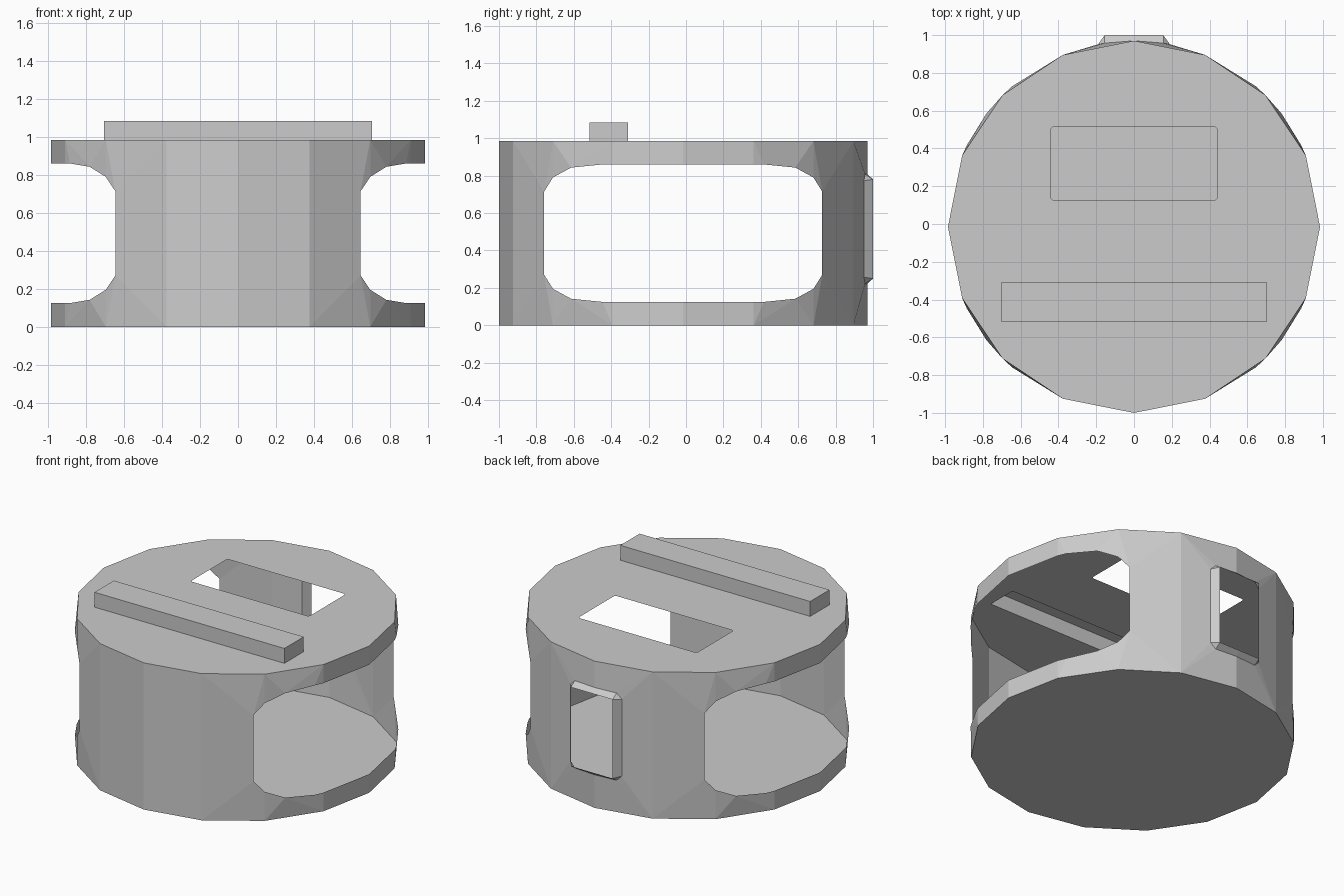
import bpy, bmesh, math
from mathutils import Vector

if "Cube" in bpy.data.objects:
    bpy.data.objects.remove(bpy.data.objects["Cube"])

R, YC, H = 0.985, -0.015, 0.985      # drum radius, centre y, height


def build(name, faces, centre):
    """Make a flat-shaded shell whose faces point away from centre."""
    bm = bmesh.new()
    for pts in faces:
        bm.faces.new([bm.verts.new(p) for p in pts])
    bmesh.ops.remove_doubles(bm, verts=bm.verts, dist=1e-4)
    for f in bm.faces:
        f.normal_update()
        if f.normal.dot(f.calc_center_median() - Vector(centre)) < 0:
            f.normal_flip()
    return finish(name, bm)


def finish(name, bm):
    me = bpy.data.meshes.new(name)
    bm.to_mesh(me)
    bm.free()
    ob = bpy.data.objects.new(name, me)
    bpy.context.collection.objects.link(ob)
    return ob


def on_circle(x):
    return YC + math.sqrt(R * R - x * x)


def ring(z):
    return [(R * math.cos(math.radians(22.5 * i)),
             YC + R * math.sin(math.radians(22.5 * i)), z) for i in range(16)]


def rect(x0, x1, y0, y1, z, c=0.0):
    """Rectangle loop, with corners cut by c."""
    if c == 0:
        return [(x0, y0, z), (x1, y0, z), (x1, y1, z), (x0, y1, z)]
    return [(x0 + c, y0, z), (x1 - c, y0, z), (x1, y0 + c, z), (x1, y1 - c, z),
            (x1 - c, y1, z), (x0 + c, y1, z), (x0, y1 - c, z), (x0, y0 + c, z)]


# Drum wall: one quadrant repeated four times, with rounded side openings
# and a back window; the collar stands around the back window
HX, CX, Z0, Z1, CH = 0.19, 0.155, 0.222, 0.808, 0.035
wall, collar = [], []
for sx in (-1, 1):
    for sy in (-1, 1):
        def P(a, z):
            a = math.radians(a)
            return (sx * R * math.cos(a), YC + sy * R * math.sin(a), z)

        for f in (lambda z: z, lambda z: H - z):
            hole = [(22.5, f(.125)), (26, f(.125)), (37.5, f(.142)),
                    (45, f(.195)), (49, f(.27))]
            h = [P(*p) for p in hole]
            b22, b45, b67 = (P(a, f(0)) for a in (22.5, 45, 67.5))
            wall += [[P(0, f(0)), b22, h[0], P(0, f(.125))],
                     [b22, h[0], h[1]], [b22, h[1], h[2]], [b22, h[2], b45],
                     [h[2], h[3], b45], [b45, h[3], h[4]], [b45, h[4], b67]]
        wall.append([P(67.5, 0), P(49, .27), P(49, H - .27), P(67.5, H)])
        if sy < 0:
            wall.append([P(67.5, 0), P(90, 0), P(90, H), P(67.5, H)])
            continue
        # Back panel around the window
        lo, hi = (sx * HX, on_circle(HX), Z0 + CH), (sx * HX, on_circle(HX), Z1 - CH)
        wall.append([P(67.5, 0), lo, hi, P(67.5, H)])
        for ze, zh, side in ((0, Z0, lo), (H, Z1, hi)):
            corner, mid = (sx * CX, on_circle(CX), zh), (0, on_circle(0), zh)
            rz = zh + (0.028 if ze == 0 else -0.028)
            rim = (sx * CX, 1.0, rz)
            wall += [[P(67.5, ze), side, corner],
                     [P(67.5, ze), corner, mid, P(90, ze)]]
            collar += [[side, corner, rim], [corner, mid, (0, 1.0, rz), rim]]
        collar.append([lo, hi, (sx * CX, 1.0, Z1 - .028), (sx * CX, 1.0, Z0 + .028)])
build("drum_wall", wall, (0, YC, H / 2))
build("back_window_collar", collar, (0, 0.9, (Z0 + Z1) / 2))

# Floor
build("floor", [ring(0)], (0, 0, 1))

# Lid with a window and an open slot under the bar
slot = (-0.705, 0.705, -0.515, -0.31)
bm = bmesh.new()
for loop in (ring(H), rect(-.44, .44, .125, .515, H, .012), rect(*slot, H)):
    vs = [bm.verts.new(p) for p in loop]
    for i, v in enumerate(vs):
        bm.edges.new((v, vs[i - 1]))
bmesh.ops.triangle_fill(bm, edges=bm.edges[:], use_beauty=True, normal=(0, 0, 1))
for f in bm.faces:
    f.normal_update()
    if f.normal.z < 0:
        f.normal_flip()
finish("lid", bm)

# Raised hollow bar on the lid
low, top = rect(*slot, H), rect(*slot, H + 0.1)
bar = [[low[i - 1], low[i], top[i], top[i - 1]] for i in range(4)] + [top]
build("lid_bar", bar, (0, -0.4125, H))
